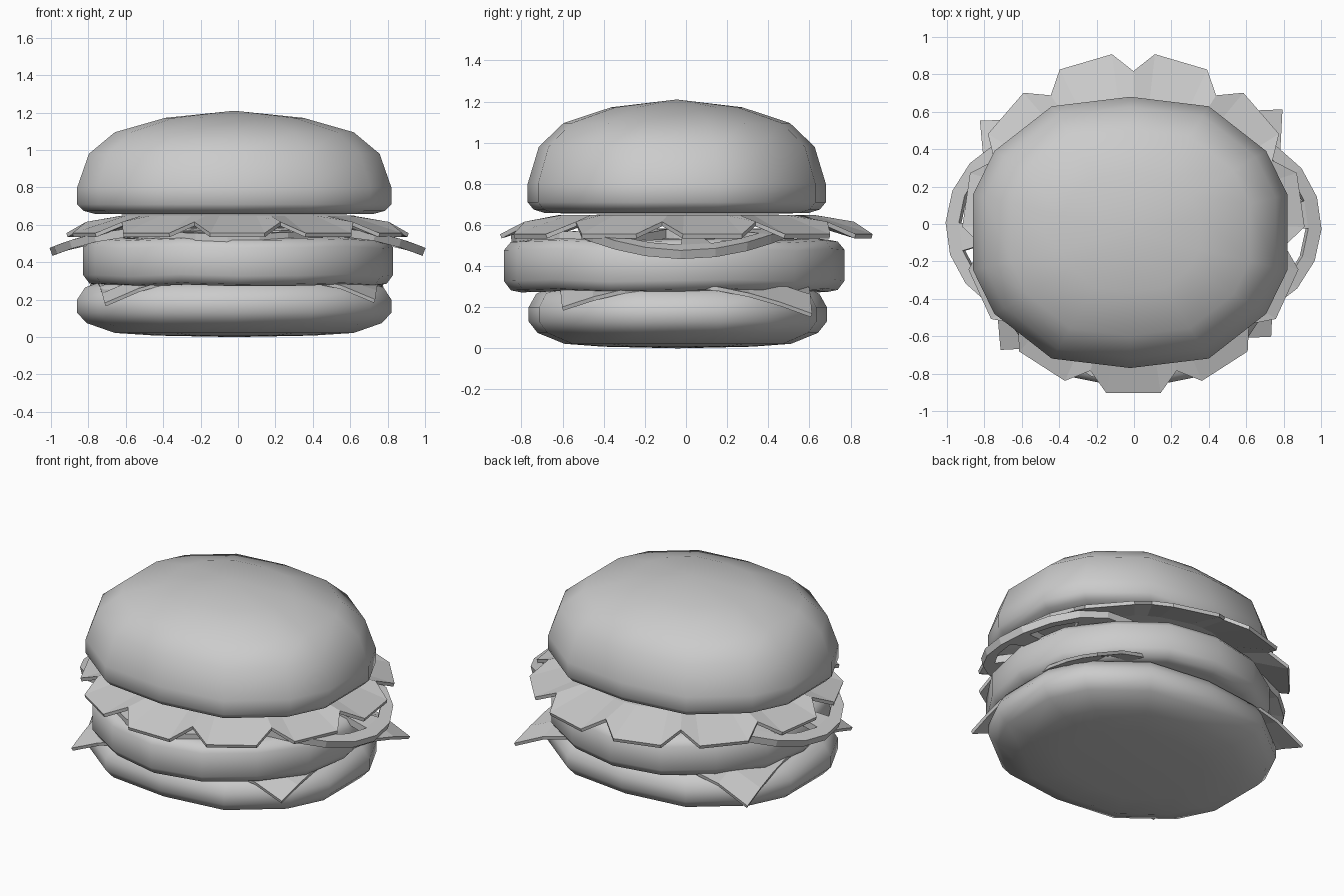
import bpy, math
from math import sin, cos, pi, radians, hypot

if "Cube" in bpy.data.objects:
    bpy.data.objects.remove(bpy.data.objects["Cube"])


def make(name, verts, faces, smooth=None, thick=0):
    me = bpy.data.meshes.new(name)
    me.from_pydata(verts, [], faces)
    ob = bpy.data.objects.new(name, me)
    bpy.context.collection.objects.link(ob)
    bpy.ops.object.select_all(action='DESELECT')
    bpy.context.view_layer.objects.active = ob
    ob.select_set(True)
    bpy.ops.object.mode_set(mode='EDIT')
    bpy.ops.mesh.select_all(action='SELECT')
    bpy.ops.mesh.normals_make_consistent(inside=False)
    bpy.ops.object.mode_set(mode='OBJECT')
    if thick:
        m = ob.modifiers.new("thickness", 'SOLIDIFY')
        m.thickness = thick
        m.offset = 0
    if smooth:
        bpy.ops.object.shade_smooth_by_angle(angle=radians(smooth))
    return ob


def stack(name, ring, profile, size, center, smooth, ripple=0):
    """Scale a unit ring along a (radius, z) profile; close both ends with a fan point."""
    n = len(ring)
    cx, cy = center
    verts = [(cx + x * r * size[0], cy + y * r * size[1], z + ripple * sin(i * 2.4))
             for r, z in profile[1:-1] for i, (x, y) in enumerate(ring)]
    faces = [(k * n + i, k * n + (i + 1) % n, (k + 1) * n + (i + 1) % n, (k + 1) * n + i)
             for k in range(len(profile) - 3) for i in range(n)]
    lo = len(verts)
    verts += [(cx, cy, profile[0][1]), (cx, cy, profile[-1][1])]
    faces += [(lo, (i + 1) % n, i) for i in range(n)]
    faces += [(lo + 1, lo - n + i, lo - n + (i + 1) % n) for i in range(n)]
    return make(name, verts, faces, smooth)


# Rounded 14-sided bun outline, mirrored from one quadrant
quad = [(1, .28), (.865, .6), (.5, .93)]
half = quad + [(0, 1)] + [(-x, y) for x, y in reversed(quad)]
bun_ring = half + [(-x, -y) for x, y in half]
round_ring = [(cos(i * pi / 8), sin(i * pi / 8)) for i in range(16)]

# Buns
stack("bottom_bun", bun_ring,
      [(0, 0), (.5, .008), (.76, .022), (.94, .075), (1, .13), (1, .2), (.95, .265), (.85, .295), (0, .3)],
      (.84, .725), (-.02, -.04), 60)
stack("top_bun", bun_ring,
      [(0, .655), (.88, .657), (.96, .675), (1, .71), (1, .8), (.925, .98), (.76, 1.095), (.44, 1.172), (0, 1.21)],
      (.84, .725), (-.02, -.045), 60)

# Patty
stack("patty", round_ring,
      [(0, .29), (.9, .275), (.96, .285), (1, .33), (1, .48), (.96, .52), (.9, .53), (0, .52)],
      (.828, .828), (0, -.057), 60, ripple=.006)

# Cheese slice with corners folded down over the bottom bun
corners = [(-.71, -.67), (.73, -.6), (.79, .61), (-.82, .55)]
N = 8
verts = []
for j in range(N + 1):
    for i in range(N + 1):
        u, v = i / N, j / N
        w = [(1 - u) * (1 - v), u * (1 - v), u * v, (1 - u) * v]
        x = sum(a * c[0] for a, c in zip(w, corners))
        y = sum(a * c[1] for a, c in zip(w, corners))
        verts.append((x, y, .303 - .6 * max(0, hypot(x, y) - .76)))
faces = [(j * (N + 1) + i, j * (N + 1) + i + 1, (j + 1) * (N + 1) + i + 1, (j + 1) * (N + 1) + i)
         for j in range(N) for i in range(N)]
make("cheese", verts, faces, thick=.02)


# Tomato slices: rim, hub and six spokes, drooping at the outside
def tomato(name, cx, cy, turn, z0, droop):
    n, radii = 18, [.13, .43, .5]
    verts = []
    for r in radii:
        for i in range(n):
            a = turn + radians(-2 + 20 * i)
            out = max(0, r * cos(a - turn)) / .5
            verts.append((cx + r * cos(a), cy + r * sin(a), z0 - droop * out ** 2))
    faces = [tuple(range(n))]
    for i in range(n):
        j = (i + 1) % n
        if i % 3 == 0:
            faces.append((i, j, n + j, n + i))
        faces.append((n + i, n + j, 2 * n + j, 2 * n + i))
    make(name, verts, faces, thick=.045)


tomato("tomato_right", .495, -.01, 0, .56, .105)
tomato("tomato_left", -.5, -.01, pi, .56, .105)
tomato("tomato_front", -.04, -.35, -pi / 2, .55, .02)

# Scalloped lettuce leaf: eleven lobes, tips bent down
lobes = 11
verts, faces = [(0, 0, .64)], []
for k in range(lobes):
    mid = -pi / 2 + k * 2 * pi / lobes
    for da, r, z in ((-pi / lobes, .815, .605), (-radians(9.2), .912, .545), (radians(9.2), .912, .545)):
        a = mid + da
        verts.append((.62 * cos(a), .62 * sin(a), .638))
        verts.append((r * cos(a) - .003, r * sin(a), z))
m = lobes * 3
for i in range(m):
    j = (i + 1) % m
    faces.append((0, 1 + 2 * i, 1 + 2 * j))
    faces.append((1 + 2 * i, 2 + 2 * i, 2 + 2 * j, 1 + 2 * j))
make("lettuce", verts, faces, thick=.022)
